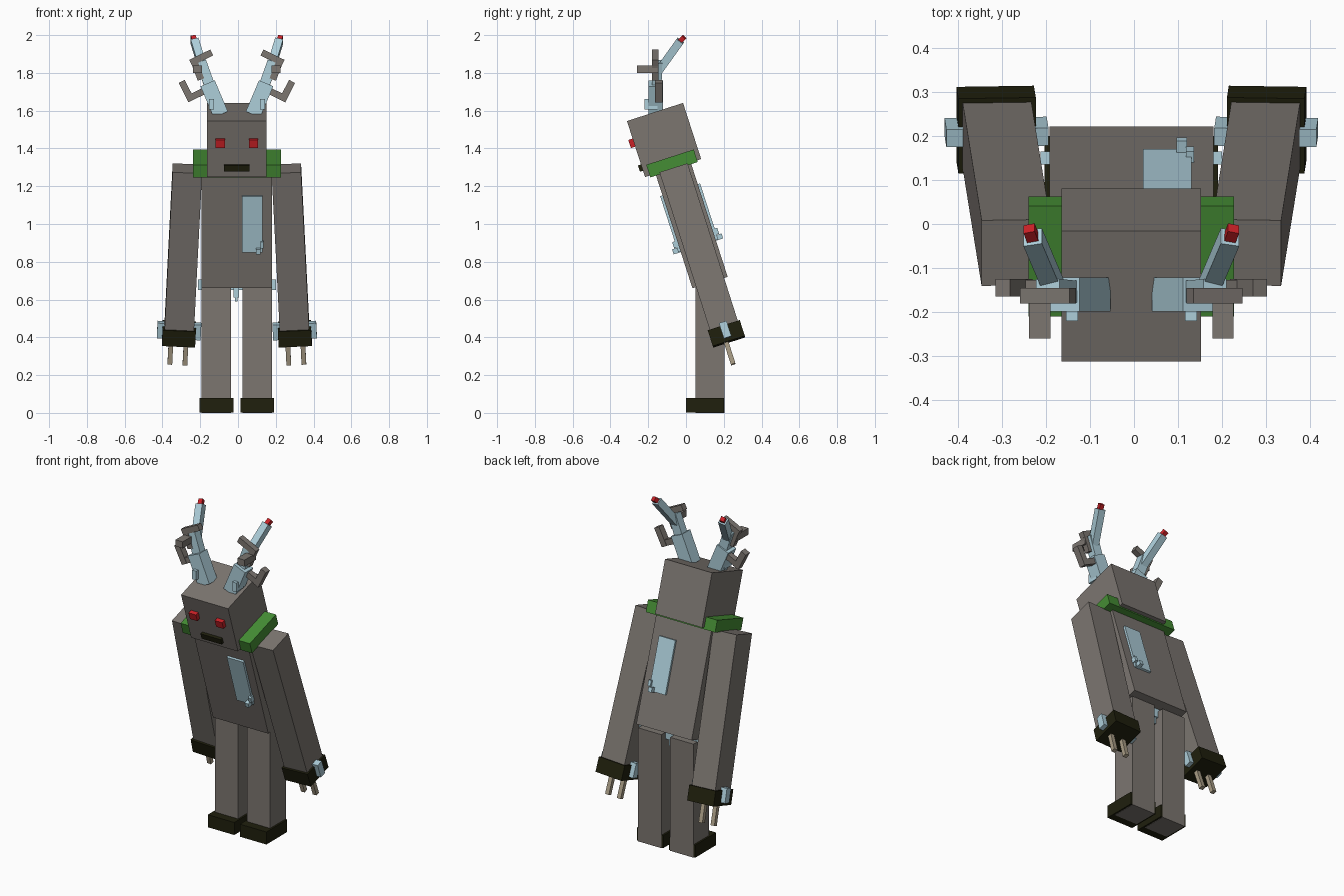
import bpy, math
from mathutils import Matrix, Vector

CX = -0.006                       # mirror plane of the figure
LEAN = math.radians(17.9)         # forward lean of the upper body


def material(name, rgb):
    m = bpy.data.materials.new(name)
    m.diffuse_color = (*rgb, 1)
    return m


GREY = material("warm_grey", (0.20, 0.18, 0.163))
BLACK = material("olive_black", (0.014, 0.014, 0.004))
GREEN = material("green", (0.06, 0.27, 0.035))
BLUE = material("pale_blue", (0.42, 0.62, 0.70))
RED = material("red", (0.60, 0.015, 0.02))
TAN = material("tan", (0.40, 0.34, 0.24))


def box(name, size, loc, mat, frame=Matrix()):
    """Box with given size, placed at loc inside the frame."""
    x, y, z = (s / 2 for s in size)
    m = frame @ Matrix.Translation(loc)
    verts = [m @ Vector((i * x, j * y, k * z))
             for i in (-1, 1) for j in (-1, 1) for k in (-1, 1)]
    faces = [(0, 1, 3, 2), (4, 6, 7, 5), (0, 4, 5, 1),
             (2, 3, 7, 6), (0, 2, 6, 4), (1, 5, 7, 3)]
    me = bpy.data.meshes.new(name)
    me.from_pydata(verts, [], faces)
    me.materials.append(mat)
    ob = bpy.data.objects.new(name, me)
    bpy.context.collection.objects.link(ob)
    return ob


def bar(name, a, b, width, depth, mat):
    """Square bar running from point a to point b."""
    a, b = Vector(a), Vector(b)
    z = (b - a).normalized()
    side = Vector((1, 0, 0)) if abs(z.x) < 0.8 else Vector((0, 0, 1))
    y = z.cross(side).normalized()
    x = y.cross(z)
    f = Matrix((x, y, z)).transposed().to_4x4()
    f.translation = (a + b) / 2
    box(name, (width, depth, (b - a).length), (0, 0, 0), mat, f)


# Leaning frame with its origin at the torso base
body = Matrix.Translation((CX, 0.1275, 0.69)) @ Matrix.Rotation(LEAN, 4, 'X')

# Torso, collar and head
box("torso", (0.372, 0.196, 0.637), (0, 0, 0.3185), GREY, body)
box("collar", (0.466, 0.264, 0.07), (0, 0.002, 0.662), GREEN, body)
box("head", (0.316, 0.312, 0.312), (0, 0, 0.793), GREY, body)
box("mouth", (0.136, 0.04, 0.035), (0, -0.153, 0.69), BLACK, body)
for s in (-1, 1):
    box("eye", (0.05, 0.05, 0.045), (s * 0.088, -0.155, 0.829), RED, body)

# Hatch running through the torso, with its latch
box("hatch", (0.11, 0.222, 0.312), (0.081, 0, 0.36), BLUE, body)
box("latch", (0.024, 0.275, 0.028), (0.114, 0, 0.215), BLUE, body)
box("latch_pin", (0.018, 0.25, 0.034), (0.133, 0, 0.248), BLUE, body)

# Hip axle and centre pin
box("hip_axle", (0.412, 0.03, 0.055), (CX, 0.15, 0.678), BLUE)
box("hip_pin", (0.03, 0.035, 0.1), (CX - 0.004, 0.14, 0.66), BLUE)
box("hip_pin_tip", (0.014, 0.02, 0.03), (CX - 0.004, 0.14, 0.605), BLUE)

for s in (-1, 1):
    # Legs and feet
    box("leg", (0.156, 0.152, 0.69), (CX + s * 0.108, 0.127, 0.345), GREY)
    box("foot", (0.178, 0.2, 0.076), (CX + s * 0.108, 0.1, 0.04), BLACK)

    # Arms hang from a tilted, slightly splayed shoulder frame
    arm = (Matrix.Translation((CX + s * 0.262, -0.065, 1.294))
           @ Matrix.Rotation(math.radians(17.7), 4, 'X')
           @ Matrix.Rotation(-s * math.radians(2.8), 4, 'Y'))
    box("arm", (0.156, 0.156, 0.9), (0, 0, -0.45), GREY, arm)
    box("hand", (0.176, 0.178, 0.088), (0, 0, -0.92), BLACK, arm)
    box("wrist_axle", (0.232, 0.042, 0.085), (0, 0, -0.902), BLUE, arm)
    for k in (-1, 1):
        box("finger", (0.025, 0.025, 0.13), (k * 0.04, -0.015, -1.02), TAN, arm)

    # Antlers
    def p(x, y, z):
        return (CX + s * x, y, z)

    bar("antler_base", p(0.085, -0.16, 1.58), p(0.155, -0.16, 1.745), 0.082, 0.078, BLUE)
    bar("antler_middle", p(0.14, -0.155, 1.72), p(0.19, -0.15, 1.86), 0.056, 0.05, BLUE)
    bar("antler_upper", p(0.175, -0.145, 1.81), p(0.224, -0.03, 1.97), 0.043, 0.043, BLUE)
    bar("antler_tip", p(0.222, -0.036, 1.964), p(0.232, -0.01, 1.99), 0.026, 0.026, RED)
    bar("antler_pin", p(0.135, -0.22, 1.635), p(0.135, -0.15, 1.635), 0.027, 0.055, BLUE)
    bar("hook_root", p(0.14, -0.145, 1.72), p(0.255, -0.145, 1.665), 0.035, 0.035, GREY)
    bar("hook_end", p(0.24, -0.145, 1.652), p(0.292, -0.145, 1.755), 0.036, 0.04, GREY)
    bar("crossbar", p(0.133, -0.163, 1.908), p(0.245, -0.163, 1.853), 0.035, 0.035, GREY)
    bar("crossbar_drop", p(0.23, -0.163, 1.87), p(0.19, -0.163, 1.765), 0.036, 0.033, GREY)
    bar("front_prong", p(0.208, -0.26, 1.82), p(0.208, -0.15, 1.82), 0.048, 0.04, GREY)
